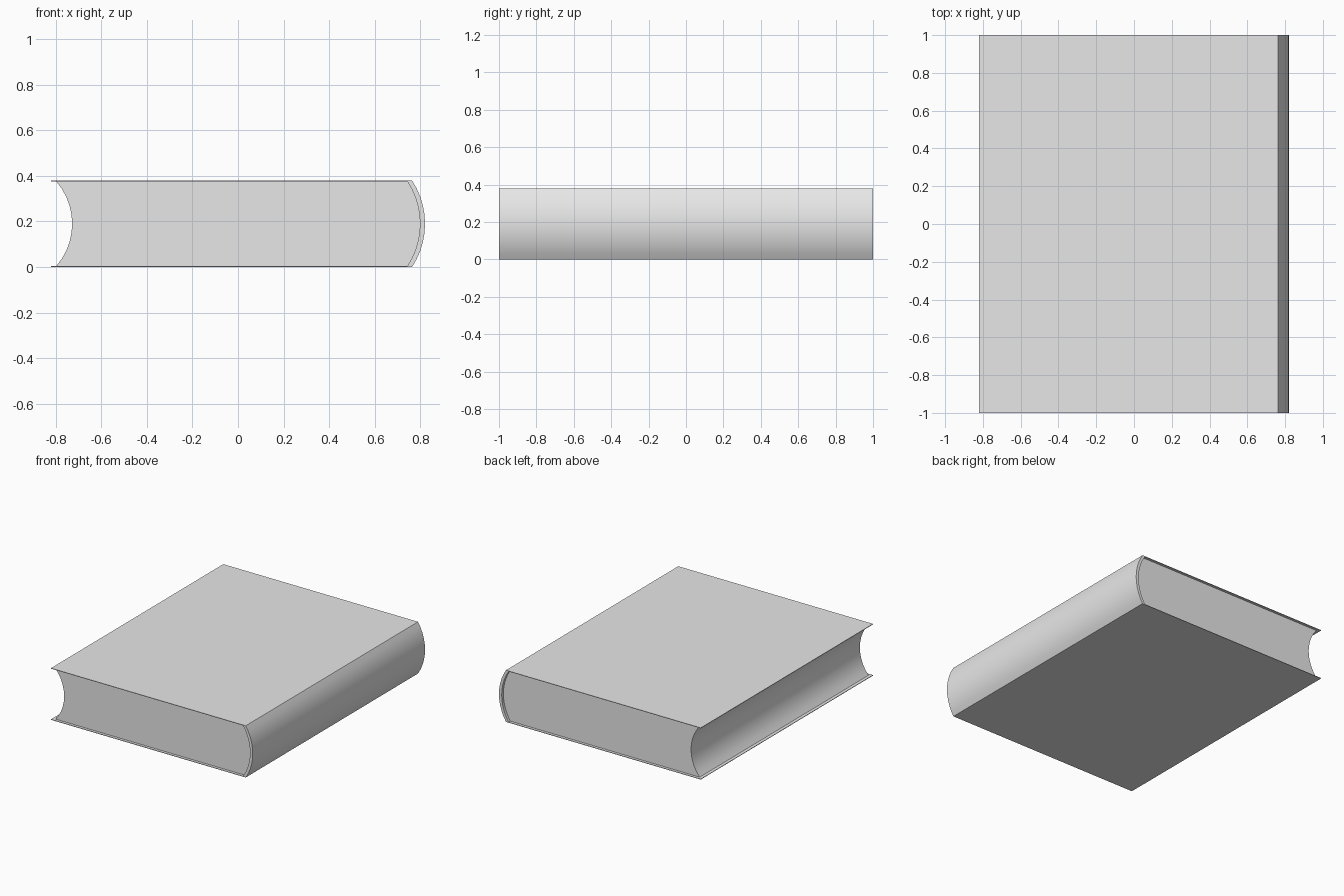
import bpy, bmesh, math

if "Cube" in bpy.data.objects:
    bpy.data.objects.remove(bpy.data.objects["Cube"], do_unlink=True)

HEIGHT = 0.38        # total thickness of the closed book
BOARD = 0.004        # cover board thickness
MID = HEIGHT / 2

grey = bpy.data.materials.new("light_grey")
grey.use_nodes = True
grey.diffuse_color = (0.8, 0.8, 0.8, 1)
grey.node_tree.nodes["Principled BSDF"].inputs["Base Color"].default_value = (0.8, 0.8, 0.8, 1)


def arc(x_end, x_mid, half, steps=10):
    """Circular arc bulging to +x, from top to bottom, as (x, z) points."""
    sag = x_mid - x_end
    radius = (half * half + sag * sag) / (2 * sag)
    sweep = math.asin(half / radius)
    points = []
    for i in range(steps + 1):
        a = sweep * (1 - 2 * i / steps)
        points.append((x_mid - radius + radius * math.cos(a), MID + radius * math.sin(a)))
    return points


def extrude_profile(name, profile, half_length):
    """Closed (x, z) profile extruded along y."""
    bm = bmesh.new()
    face = bm.faces.new([bm.verts.new((x, -half_length, z)) for x, z in profile])
    result = bmesh.ops.extrude_face_region(bm, geom=[face], use_keep_orig=True)
    moved = [v for v in result["geom"] if isinstance(v, bmesh.types.BMVert)]
    bmesh.ops.translate(bm, verts=moved, vec=(0, 2 * half_length, 0))
    bmesh.ops.recalc_face_normals(bm, faces=bm.faces)
    mesh = bpy.data.meshes.new(name)
    bm.to_mesh(mesh)
    bm.free()
    mesh.materials.append(grey)
    obj = bpy.data.objects.new(name, mesh)
    bpy.context.collection.objects.link(obj)
    bpy.ops.object.select_all(action="DESELECT")
    obj.select_set(True)
    bpy.context.view_layer.objects.active = obj
    bpy.ops.object.shade_smooth_by_angle(angle=math.radians(30))
    return obj


# Cover: two thin boards joined by a rounded spine
outer = [(-0.82, HEIGHT)] + arc(0.763, 0.82, MID) + [(-0.82, 0)]
inner = [(-0.82, HEIGHT - BOARD)] + arc(0.742, 0.798, MID - BOARD) + [(-0.82, BOARD)]
extrude_profile("cover", outer + inner[::-1], 1.0)

# Page block: hollow fore edge, rounded back, slightly set in from the cover
fore_edge = arc(-0.797, -0.727, MID - BOARD)
page_back = arc(0.744, 0.8, MID - BOARD)
extrude_profile("page_block", page_back + fore_edge[::-1], 0.98)
